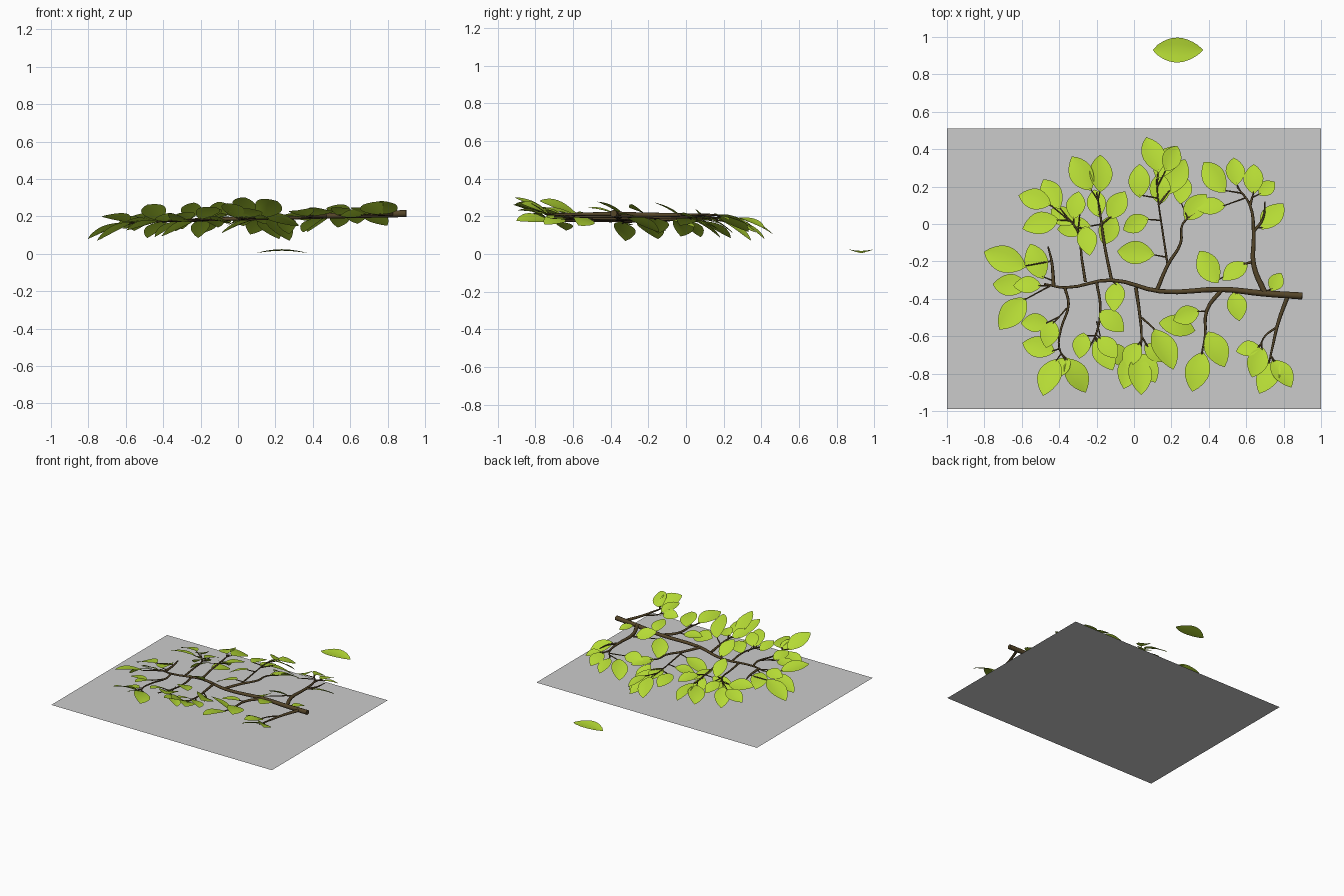
import bpy, bmesh, math, random
from mathutils import Vector, geometry

random.seed(4)


def material(name, color):
    m = bpy.data.materials.new(name)
    m.diffuse_color = color
    return m


GREEN = material("leaf_green", (0.46, 0.70, 0.035, 1))
BROWN = material("bark_brown", (0.09, 0.06, 0.022, 1))


def height(x):
    # the whole branch rises slightly towards its cut end
    return 0.188 + 0.03 * x


def add_leaf(bm, center, along, normal, length, width):
    # folded, gently arched leaf blade
    side = normal.cross(along).normalized()
    rows = []
    n = 10
    for i in range(n + 1):
        t = i / n
        w = 0.5 * width * max(math.sin(math.pi * t ** 0.95), 0.0) ** 0.8 + 0.0005
        arch = 0.045 * length * math.sin(math.pi * t)
        row = []
        for v in (-1, -0.5, 0, 0.5, 1):
            lift = arch + 0.12 * w * abs(v) ** 1.5
            row.append(bm.verts.new(center + along * (t - 0.5) * length
                                    + side * v * w + normal * lift))
        rows.append(row)
    for a, b in zip(rows, rows[1:]):
        for k in range(4):
            bm.faces.new((a[k], b[k], b[k + 1], a[k + 1])).smooth = True


def finish_mesh(bm, name):
    me = bpy.data.meshes.new(name)
    bm.to_mesh(me)
    bm.free()
    me.materials.append(GREEN)
    ob = bpy.data.objects.new(name, me)
    bpy.context.collection.objects.link(ob)
    return ob


def add_spline(curve, pts, r0, r1):
    s = curve.splines.new('BEZIER')
    s.bezier_points.add(len(pts) - 1)
    s.resolution_u = 4
    for i, p in enumerate(pts):
        b = s.bezier_points[i]
        b.co = p
        b.radius = r0 + (r1 - r0) * i / (len(pts) - 1)
        b.handle_left_type = b.handle_right_type = 'AUTO'


def limb(name, twigs, leaves, r0=0.012, r1=0.004):
    # woody twigs, leaf stalks joined to the nearest twig, and the leaves
    curve = bpy.data.curves.new(name, 'CURVE')
    curve.dimensions = '3D'
    curve.bevel_depth = 1.0
    curve.bevel_resolution = 2
    curve.use_fill_caps = True
    curve.materials.append(BROWN)
    paths = [[Vector((x, y, height(x))) for x, y in t] for t in twigs]
    for i, p in enumerate(paths):
        k = 1 if i == 0 else 0.55
        add_spline(curve, p, r0 * k, r1 * (1 if i == 0 else 0.8))

    bm = bmesh.new()
    for x, y, deg, length in leaves:
        a = math.radians(deg)
        n = Vector((0.28 * math.cos(a) + random.uniform(-.25, .25),
                    0.38 + random.uniform(-.25, .25), 1)).normalized()
        d = Vector((math.cos(a), math.sin(a), 0))
        d.z = -(d.x * n.x + d.y * n.y) / n.z
        full = length * d.length
        half = d * length / 2
        base = Vector((x, y, height(x))) - Vector((half.x, half.y, 0))
        add_leaf(bm, base + half, d.normalized(), n, full, 0.125 * (length / 0.2) ** 0.7)
        # stalk
        best = None
        for p in paths:
            for s, e in zip(p, p[1:]):
                q, f = geometry.intersect_point_line(base, s, e)
                q = s.lerp(e, min(max(f, 0), 1))
                # meet the twig a little nearer its root
                q = q.lerp(s, 0.35)
                if best is None or (q - base).length < (best - base).length:
                    best = q
        if 0.01 < (best - base).length < 0.25:
            add_spline(curve, [best, base + d * 0.015], 0.0045, 0.003)
    ob = bpy.data.objects.new(name + "_wood", curve)
    bpy.context.collection.objects.link(ob)
    if leaves:
        finish_mesh(bm, name + "_leaves")
    else:
        bm.free()


# backing sheet
bpy.ops.mesh.primitive_plane_add(size=1, location=(0, -0.24, 0))
sheet = bpy.context.object
sheet.name = "backing_sheet"
sheet.scale = (2, 1.5, 1)

# single loose leaf
bm = bmesh.new()
add_leaf(bm, Vector((0.235, 0.93, 0.004)), Vector((1, 0, 0)), Vector((0, 0, 1)), 0.27, 0.132)
finish_mesh(bm, "loose_leaf")

# main stem, with leaves at its thin end
limb("main_stem",
     [[(0.90, -0.385), (0.68, -0.37), (0.48, -0.35), (0.14, -0.36),
       (-0.12, -0.30), (-0.37, -0.34), (-0.48, -0.32)],
      [(-0.43, -0.33), (-0.44, -0.2), (-0.46, -0.12)]],
     [(-.52, -.20, 110, .20), (-.69, -.19, 160, .24), (-.66, -.33, 175, .19),
      (-.57, -.33, 180, .15), (-.65, -.48, -130, .22), (.55, -.44, -80, .16),
      (.76, -.31, 60, .11), (-.10, -.39, -95, .16)], 0.019, 0.005)

# limbs on the front side, from the cut end inwards
limb("front_limb_a",
     [[(.82, -.39), (.77, -.53), (.74, -.66), (.72, -.75)], [(.765, -.55), (.70, -.60), (.67, -.66)]],
     [(.61, -.67, 190, .13), (.66, -.74, -110, .17), (.72, -.82, -120, .20), (.79, -.80, -55, .18)])
limb("front_limb_b",
     [[(.47, -.35), (.39, -.46), (.38, -.60), (.36, -.70)], [(.385, -.60), (.40, -.64)]],
     [(.28, -.49, 200, .15), (.23, -.55, -12, .20), (.44, -.67, -65, .21), (.34, -.79, -105, .22)])
limb("front_limb_c",
     [[(.01, -.34), (.03, -.48), (.04, -.60), (.03, -.71)], [(.04, -.50), (.12, -.58), (.13, -.62)],
      [(.04, -.60), (.09, -.68)]],
     [(.16, -.67, -65, .24), (.11, -.69, -40, .14), (-.03, -.79, -105, .19),
      (.03, -.81, -85, .21), (.07, -.77, -60, .18), (-.01, -.70, -120, .15)], 0.010)
limb("front_limb_d",
     [[(-.20, -.31), (-.18, -.45), (-.20, -.58), (-.25, -.68)], [(-.20, -.52), (-.18, -.60)]],
     [(-.12, -.52, -40, .17), (-.09, -.70, -40, .16), (-.14, -.66, -50, .15),
      (-.16, -.70, -60, .19), (-.28, -.65, -100, .14)], 0.008)
limb("front_limb_e",
     [[(-.37, -.34), (-.35, -.43), (-.39, -.56), (-.40, -.66), (-.36, -.74)],
      [(-.36, -.45), (-.42, -.52)]],
     [(-.53, -.53, 180, .15), (-.45, -.59, -105, .15), (-.51, -.66, 165, .18),
      (-.45, -.82, -110, .21), (-.39, -.77, -130, .14), (-.31, -.81, -60, .21)], 0.008)

# limbs on the back side, from the cut end inwards
limb("back_limb_a",
     [[(.70, -.37), (.64, -.22), (.64, -.05), (.62, .10), (.55, .20)],
      [(.64, -.04), (.69, .03), (.70, .12)], [(.64, -.20), (.57, -.22)], [(.62, .1), (.64, .17)]],
     [(.43, .25, 125, .20), (.54, .28, 95, .15), (.64, .24, 90, .16), (.71, .19, 40, .11),
      (.74, .04, 50, .18), (.41, .09, 185, .16), (.54, -.255, 215, .16), (.40, -.23, 120, .20)], 0.016)
limb("back_limb_b",
     [[(.12, -.36), (.18, -.22), (.25, -.10), (.26, .0), (.33, .06)],
      [(.18, -.22), (.15, -.02), (.13, .12), (.12, .24)], [(.13, .10), (.19, .18)]],
     [(.10, .37, 110, .20), (.17, .33, 60, .20), (.22, .25, 60, .22), (.03, .23, 90, .18),
      (.14, .19, 90, .17), (.26, .18, 80, .15), (.01, .0, 205, .15), (.33, .09, 50, .18),
      (.20, .35, 65, .15), (.01, -.155, 175, .20)], 0.011)
limb("back_limb_c",
     [[(-.12, -.30), (-.16, -.10), (-.18, .05), (-.20, .17)], [(-.17, .0), (-.12, .04)]],
     [(-.18, .27, 90, .20), (-.28, .27, 120, .21), (-.09, .10, 60, .17),
      (-.135, -.03, 70, .17), (-.32, -.02, 185, .18), (-.20, .11, 100, .15)], 0.009)
limb("back_limb_d",
     [[(-.26, -.31), (-.28, -.18), (-.30, -.04), (-.37, .05)], [(-.30, -.04), (-.29, .05)]],
     [(-.44, .16, 120, .18), (-.53, .13, 165, .18), (-.50, .0, 195, .20),
      (-.31, .10, 80, .15), (-.38, .04, 150, .15), (-.25, -.09, -80, .16)], 0.008)
